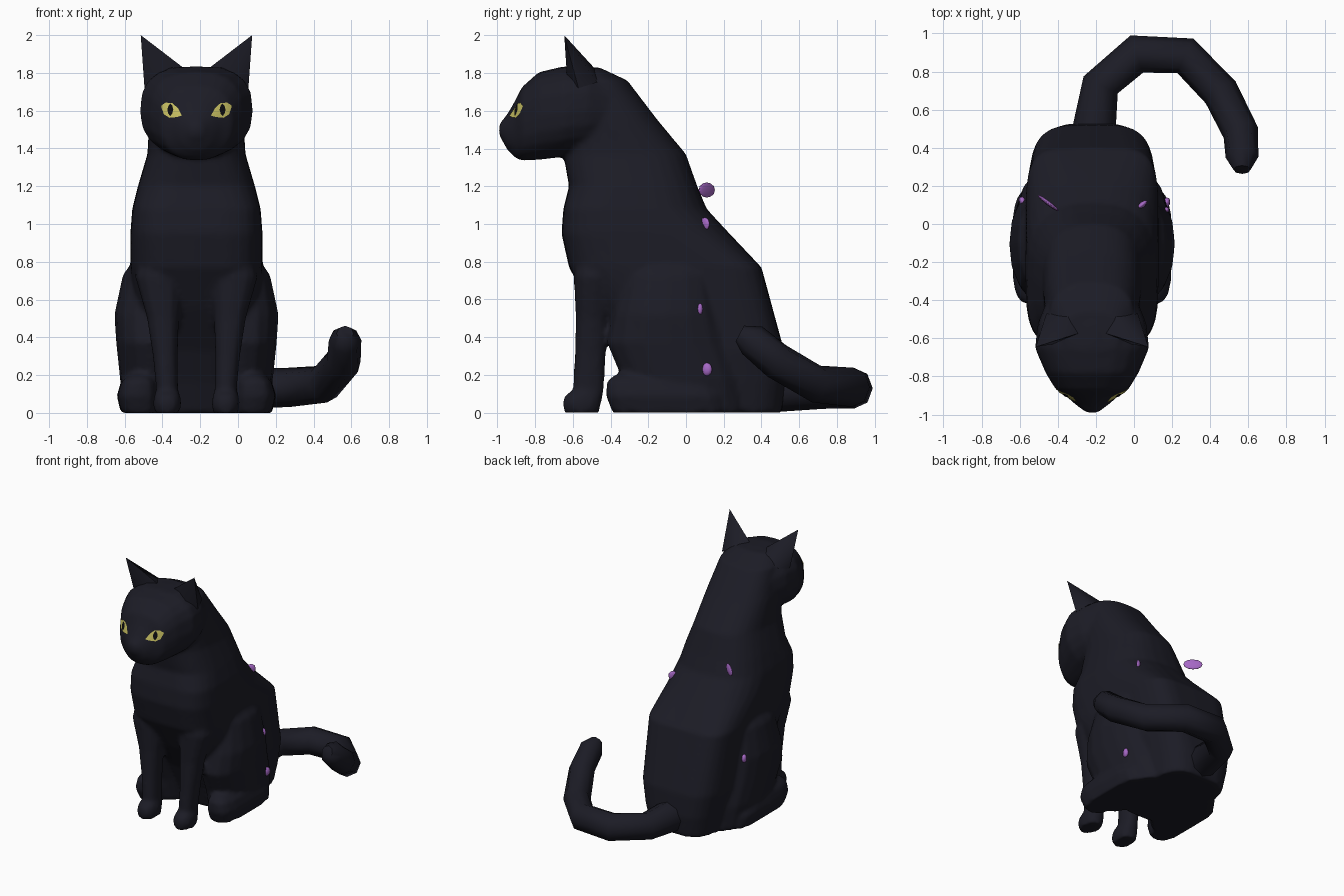
import bpy, bmesh, math
from mathutils import Vector
from mathutils.bvhtree import BVHTree

if "Cube" in bpy.data.objects:
    bpy.data.objects.remove(bpy.data.objects["Cube"])

CX = -0.22  # the body's plane of symmetry


def material(name, rgb):
    m = bpy.data.materials.new(name)
    m.use_nodes = True
    m.diffuse_color = (*rgb, 1)
    bsdf = m.node_tree.nodes["Principled BSDF"]
    bsdf.inputs["Base Color"].default_value = (*rgb, 1)
    bsdf.inputs["Roughness"].default_value = 0.8
    return m


FUR = material("black fur", (0.0115, 0.0115, 0.019))
YELLOW = material("yellow eye", (0.57, 0.52, 0.12))
PUPIL = material("black pupil", (0.004, 0.004, 0.005))
PURPLE = material("purple spot", (0.38, 0.14, 0.56))


def finish(name, bm, mat, angle=60):
    bmesh.ops.recalc_face_normals(bm, faces=bm.faces)
    me = bpy.data.meshes.new(name)
    bm.to_mesh(me)
    bm.free()
    me.materials.append(mat)
    ob = bpy.data.objects.new(name, me)
    bpy.context.collection.objects.link(ob)
    bpy.ops.object.select_all(action="DESELECT")
    ob.select_set(True)
    bpy.context.view_layer.objects.active = ob
    bpy.ops.object.shade_smooth_by_angle(angle=math.radians(angle))
    return ob


def loft(name, rings):
    """Skin closed rings of equal length and cap both ends."""
    bm = bmesh.new()
    loops = [[bm.verts.new(p) for p in ring] for ring in rings]
    n = len(loops[0])
    for a, b in zip(loops, loops[1:]):
        for i in range(n):
            bm.faces.new((a[i], a[(i + 1) % n], b[(i + 1) % n], b[i]))
    bm.faces.new(loops[0])
    bm.faces.new(loops[-1])
    return finish(name, bm, FUR)


def oval(sides, low=2.0, high=2.0):
    """Unit superellipse points, with a power for each half."""
    pts = []
    for i in range(sides):
        a = 2 * math.pi * i / sides
        c, s = math.cos(a), math.sin(a)
        e = 2 / (low if s < 0 else high)
        pts.append((math.copysign(abs(c) ** e, c), math.copysign(abs(s) ** e, s)))
    return pts


def level_ring(z, x, w, front, back, shape):
    return [(x + w * u, (front + back) / 2 + (back - front) / 2 * v, z) for u, v in shape]


def limb(sections, side, sides=12, power=2.0):
    """Level rings from (z, offset from the middle, half width, front, back)."""
    return [level_ring(z, CX + side * x, w, f, b, oval(sides, power, power))
            for z, x, w, f, b in sections]


def tree_of(ob):
    return BVHTree.FromPolygons([v.co for v in ob.data.vertices],
                                [p.vertices[:] for p in ob.data.polygons])


# Torso, neck to seat: height, half width, front, back, squareness of front and back
torso = [(1.83, .15, -.68, -.46, 2, 2.6), (1.76, .22, -.70, -.31, 2, 2.6),
         (1.55, .25, -.68, -.15, 2, 2.6), (1.37, .26, -.65, 0, 2.6, 2.6),
         (1.20, .31, -.62, .06, 3.2, 2.6), (1.08, .34, -.65, .11, 4, 2.6),
         (.95, .35, -.66, .23, 4, 3), (.77, .35, -.62, .40, 4, 5),
         (.55, .34, -.50, .46, 3, 4.5), (.33, .33, -.36, .52, 2.6, 4),
         (.16, .30, -.28, .53, 2.6, 3.6), (0, .27, -.22, .51, 2.6, 3.4)]
parts = [loft("torso", [level_ring(z, CX, w, f, b, oval(28, pf, pb))
                        for z, w, f, b, pf, pb in torso])]

# Head: rings running from the nose back into the neck
head_rings = []
for y, lo, hi, w, power in [(-.99, 1.47, 1.53, .03, 2), (-.945, 1.39, 1.585, .09, 2),
                            (-.905, 1.35, 1.655, .135, 2.1), (-.87, 1.335, 1.725, .19, 2.6),
                            (-.78, 1.34, 1.805, .245, 2.7), (-.65, 1.355, 1.835, .30, 2.7),
                            (-.52, 1.38, 1.835, .285, 2.7), (-.36, 1.42, 1.77, .22, 2.5)]:
    head_rings.append([(CX + w * u, y, (lo + hi) / 2 + (hi - lo) / 2 * v)
                       for u, v in oval(20, 2.3, power)])
head = loft("head", head_rings)
head_tree = tree_of(head)
parts.append(head)


def face_plate(name, outline, centre, lift, mat):
    """Thin patch that follows the face surface."""
    bm = bmesh.new()

    def drop(k, p):
        x, z = (c + k * (q - c) for c, q in zip(centre, p))
        hit = head_tree.ray_cast(Vector((x, -2, z)), Vector((0, 1, 0)))
        return bm.verts.new(hit[0] + hit[1].normalized() * lift)

    rings = [[drop(k, p) for p in outline] for k in (.3, .65, 1)]
    n = len(outline)
    bm.faces.new(rings[0])
    for a, b in zip(rings, rings[1:]):
        for i in range(n):
            bm.faces.new((a[i], a[(i + 1) % n], b[(i + 1) % n], b[i]))
    ob = finish(name, bm, mat)
    if sum(p.normal.y for p in ob.data.polygons) > 0:
        ob.data.flip_normals()


for side, label in ((1, "left"), (-1, "right")):
    # Ear: a leaning pyramid
    base = [(.275, -.57, 1.72), (.20, -.63, 1.77), (.06, -.57, 1.82),
            (.12, -.48, 1.82), (.24, -.47, 1.75)]
    bm = bmesh.new()
    foot = [bm.verts.new((CX + side * x, y, z)) for x, y, z in base]
    tip = bm.verts.new((CX + side * .295, -.645, 2.0))
    bm.faces.new(foot)
    for i in range(len(foot)):
        bm.faces.new((foot[i], foot[(i + 1) % len(foot)], tip))
    finish(label + "_ear", bm, FUR, 70)

    # Eye: almond with a slit pupil
    almond = [(.075, 1.572), (.10, 1.565), (.14, 1.562), (.17, 1.58), (.185, 1.625),
              (.16, 1.642), (.125, 1.638), (.095, 1.61)]
    face_plate(label + "_eye", [(CX + side * x, z) for x, z in almond],
               (CX + side * .135, 1.603), .005, YELLOW)
    slit = [(CX + side * .135 + .016 * u, 1.603 + .033 * v) for u, v in oval(8, 1.5, 1.5)]
    face_plate(label + "_pupil", slit, (CX + side * .135, 1.603), .009, PUPIL)

    # Front leg and paw
    leg = [(.98, .17, .10, -.57, -.28), (.72, .20, .125, -.595, -.36),
           (.50, .177, .085, -.585, -.41), (.30, .165, .066, -.59, -.425),
           (.12, .155, .058, -.60, -.435), (.09, .155, .07, -.645, -.44),
           (.05, .155, .075, -.655, -.45), (0, .155, .068, -.645, -.46)]
    parts.append(loft(label + "_front_leg", limb(leg, side, 12, 2.3)))

    # Haunch
    haunch = [(.88, .22, .06, -.25, .05), (.73, .25, .14, -.33, .14),
              (.52, .25, .185, -.39, .18), (.37, .25, .175, -.42, .22),
              (.18, .24, .165, -.34, .28), (0, .23, .14, -.30, .30)]
    parts.append(loft(label + "_haunch", limb(haunch, side, 16, 2.2)))

    # Hind foot: a flat-soled wedge
    sole = [(.20, .30, .06, -.38, .05), (.165, .305, .095, -.42, .12),
            (.09, .31, .112, -.425, .18), (0, .30, .10, -.39, .20)]
    parts.append(loft(label + "_hind_foot", limb(sole, side, 16, 3.4)))

# Tail: an eight-sided tube curling round to the left
path = [(-.22, .42, .125, 1.2), (-.175, .73, .125, 1), (.015, .892, .13, 1.03),
        (.27, .882, .135, 1), (.455, .69, .152, .97), (.56, .48, .275, .94),
        (.567, .35, .385, .86), (.567, .285, .42, .45)]
pts = [Vector(p[:3]) for p in path]
rings = []
for i, p in enumerate(pts):
    along = (pts[min(i + 1, len(pts) - 1)] - pts[max(i - 1, 0)]).normalized()
    across = along.cross(Vector((0, 0, 1))).normalized()
    up = across.cross(along)
    r = .1 * path[i][3]
    rings.append([p + (across * u + up * v * 1.04) * r for u, v in oval(8)])
loft("tail", rings)

# Body: fuse torso, head and limbs into one soft skin
bpy.ops.object.select_all(action="DESELECT")
for part in parts:
    part.select_set(True)
body = parts[0]
bpy.context.view_layer.objects.active = body
bpy.ops.object.join()
body.name = "body"
body_tree = tree_of(body)
fuse = body.modifiers.new("fuse", "REMESH")
fuse.mode = "VOXEL"
fuse.voxel_size = 0.016
fuse.use_smooth_shade = True
soften = body.modifiers.new("soften", "SMOOTH")
soften.factor = 0.5
soften.iterations = 4

# Purple spots: one lens at the back, small ones seated on the flanks
spots = [((-.45, .11, 1.18), (.07, .012, .04), -.65),
         ((1, .10, 1.0), (.035, .015, .035), .7),
         ((1, .075, .55), (.014, .016, .03), 1.2),
         ((1, .11, .23), (.03, .02, .035), 1.2),
         ((-1, .12, .53), (.025, .018, .032), -1.2)]
for i, (place, radii, turn) in enumerate(spots):
    bm = bmesh.new()
    bmesh.ops.create_uvsphere(bm, u_segments=10, v_segments=6, radius=1)
    ob = finish(f"spot_{i + 1}", bm, PURPLE)
    spot = Vector(place)
    if i:
        spot = body_tree.ray_cast(spot, Vector((-spot.x, 0, 0)))[0]
    ob.location, ob.scale, ob.rotation_euler = spot, radii, (0, 0, turn)
